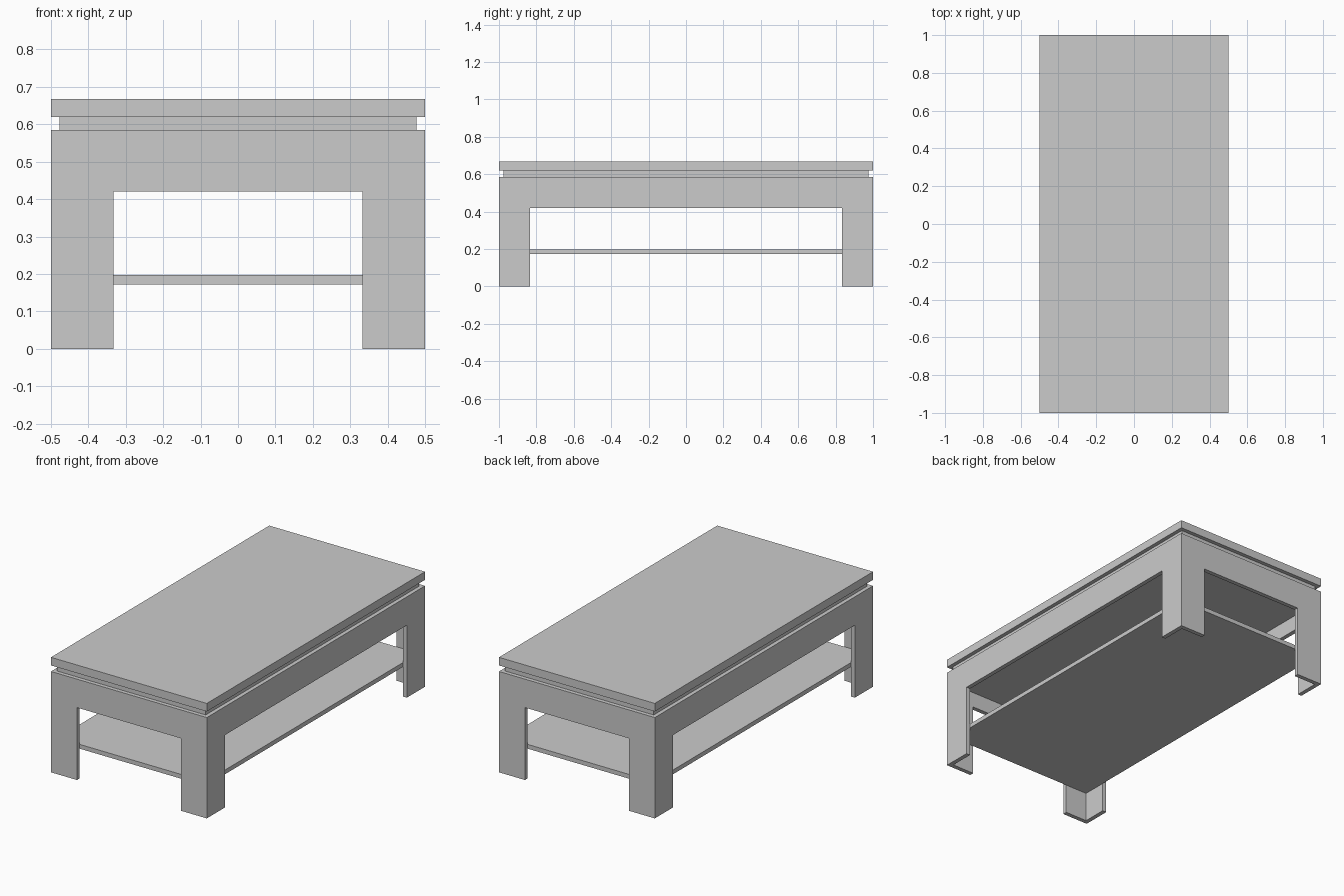
import bpy, bmesh

if "Cube" in bpy.data.objects:
    bpy.data.objects.remove(bpy.data.objects["Cube"])

T = 0.025          # panel thickness
HX, HY = 0.5, 1.0  # half width, half length
APRON, RIM = 0.42, 0.585
LEG = 0.167


def finish(name, bm):
    bmesh.ops.recalc_face_normals(bm, faces=bm.faces[:])
    mesh = bpy.data.meshes.new(name)
    bm.to_mesh(mesh)
    bm.free()
    obj = bpy.data.objects.new(name, mesh)
    bpy.context.collection.objects.link(obj)
    return obj


def add_box(name, hx, hy, z0, z1):
    bm = bmesh.new()
    bmesh.ops.create_cube(bm, size=1)
    for v in bm.verts:
        v.co = (v.co.x * 2 * hx, v.co.y * 2 * hy, z0 if v.co.z < 0 else z1)
    return finish(name, bm)


def add_prism(name, x0, x1, y0, y1):
    # hollow leg-frame cutters share this block shape
    bm = bmesh.new()
    bmesh.ops.create_cube(bm, size=1)
    for v in bm.verts:
        v.co = (x0 if v.co.x < 0 else x1, y0 if v.co.y < 0 else y1,
                -0.1 if v.co.z < 0 else APRON)
    return finish(name, bm)


# Leg frame: rectangular tube with an arch opening cut through each pair of sides
frame = add_box("leg_frame", HX, HY, 0, RIM)
well = add_box("inner_well_cutter", HX - T, HY - T, -0.1, 0.8)
end_cut = add_prism("end_opening_cutter", -HX + LEG, HX - LEG, -1.2, 1.2)
side_cut = add_prism("side_opening_cutter", -0.7, 0.7, -HY + LEG, HY - LEG)
for cutter in (well, end_cut, side_cut):
    mod = frame.modifiers.new(cutter.name, 'BOOLEAN')
    mod.operation = 'DIFFERENCE'
    mod.solver = 'EXACT'
    mod.object = cutter

# Apply the cuts and remove the helpers
depsgraph = bpy.context.evaluated_depsgraph_get()
cut_mesh = bpy.data.meshes.new_from_object(frame.evaluated_get(depsgraph))
frame.modifiers.clear()
frame.data = cut_mesh
for cutter in (well, end_cut, side_cut):
    bpy.data.objects.remove(cutter)

# Table top, recessed core nested in the frame, and lower shelf
add_box("table_top", HX, HY, 0.62, 0.667)
add_box("recessed_core", 0.477, 0.977, 0.51, 0.62)
add_box("lower_shelf", HX - T, HY - T, 0.172, 0.197)
